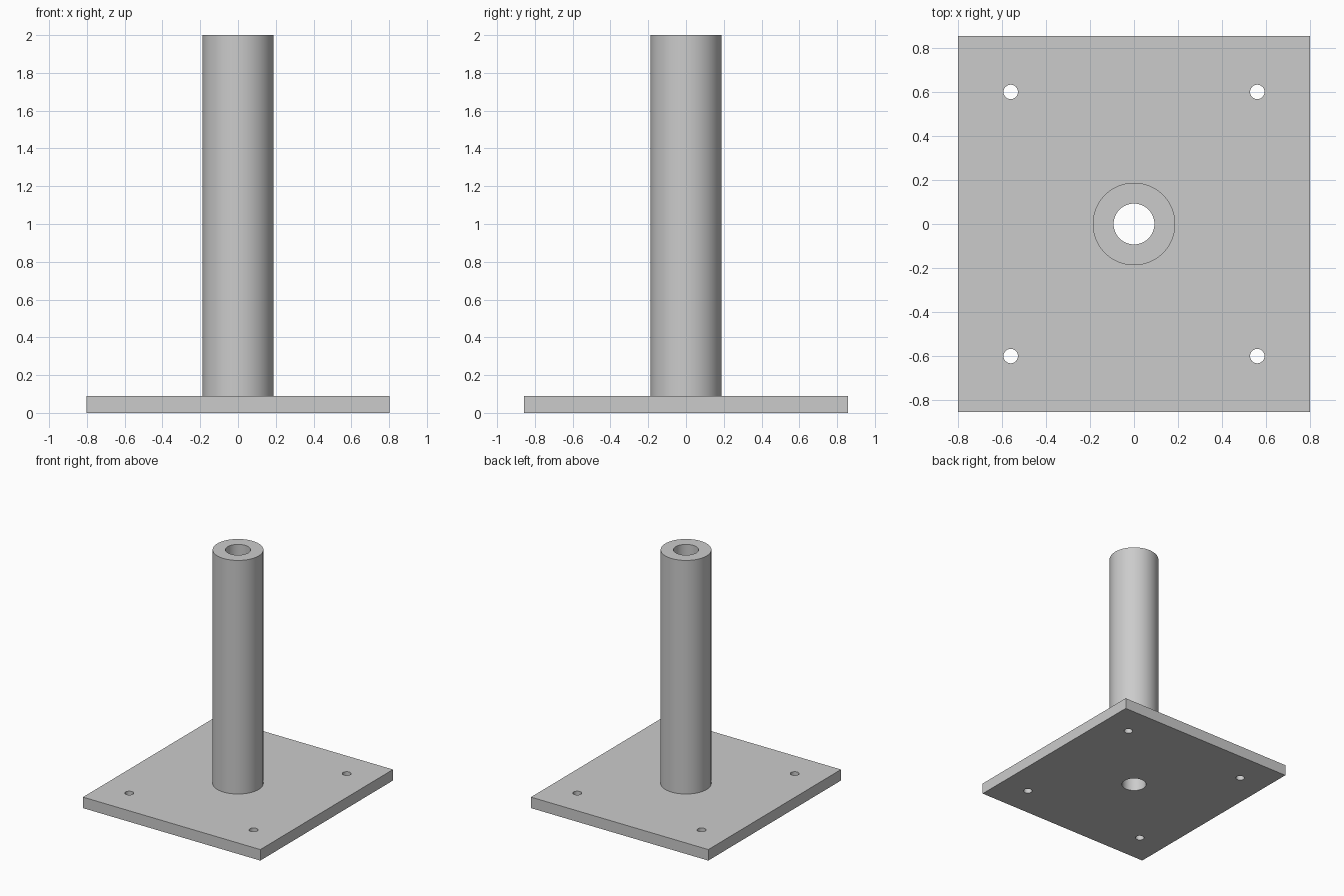
import bpy
import bmesh
import math

if "Cube" in bpy.data.objects:
    bpy.data.objects.remove(bpy.data.objects["Cube"], do_unlink=True)

PLATE_X, PLATE_Y, PLATE_H = 1.604, 1.714, 0.09
TOP = 2.0
TUBE_R, BORE_R = 0.188, 0.093
HOLE_R, HOLE_X, HOLE_Y = 0.033, 0.562, 0.602

steel = bpy.data.materials.new("steel_grey")
steel.use_nodes = True
color = (0.6, 0.6, 0.6, 1)
steel.diffuse_color = color
steel.node_tree.nodes["Principled BSDF"].inputs["Base Color"].default_value = color


def select_only(obj):
    bpy.ops.object.select_all(action="DESELECT")
    obj.select_set(True)
    bpy.context.view_layer.objects.active = obj


def finish(obj):
    obj.data.materials.clear()
    obj.data.materials.append(steel)
    select_only(obj)
    bpy.ops.object.shade_smooth_by_angle(angle=math.radians(30))


def drill(obj, x, y, radius, sides):
    """Cut a vertical through hole."""
    bpy.ops.mesh.primitive_cylinder_add(vertices=sides, radius=radius, depth=1, location=(x, y, 0))
    cutter = bpy.context.object
    cutter.hide_render = True
    select_only(obj)
    mod = obj.modifiers.new("hole", "BOOLEAN")
    mod.operation = "DIFFERENCE"
    mod.solver = "EXACT"
    mod.object = cutter
    bpy.ops.object.modifier_apply(modifier=mod.name)
    bpy.data.objects.remove(cutter, do_unlink=True)


# Base plate with bore and four bolt holes
bpy.ops.mesh.primitive_cube_add(size=1, location=(0, 0, PLATE_H / 2))
plate = bpy.context.object
plate.name = "base_plate"
plate.scale = (PLATE_X, PLATE_Y, PLATE_H)
bpy.ops.object.transform_apply(location=True, rotation=False, scale=True)
drill(plate, 0, 0, BORE_R, 64)
for sx in (-1, 1):
    for sy in (-1, 1):
        drill(plate, sx * HOLE_X, sy * HOLE_Y, HOLE_R, 32)
finish(plate)

# Upright tube: wall profile spun about z, open where it meets the plate
bm = bmesh.new()
profile = [(TUBE_R, PLATE_H), (TUBE_R, TOP), (BORE_R, TOP), (BORE_R, PLATE_H)]
verts = [bm.verts.new((r, 0, z)) for r, z in profile]
edges = [bm.edges.new(pair) for pair in zip(verts, verts[1:])]
bmesh.ops.spin(bm, geom=verts + edges, cent=(0, 0, 0), axis=(0, 0, 1),
               angle=math.tau, steps=64, use_merge=True)
bmesh.ops.remove_doubles(bm, verts=bm.verts, dist=0.0001)
bmesh.ops.recalc_face_normals(bm, faces=bm.faces)
# Point the normals out of the tube wall
if any(f.normal.z < -0.5 for f in bm.faces):
    bmesh.ops.reverse_faces(bm, faces=bm.faces)
mesh = bpy.data.meshes.new("upright_tube")
bm.to_mesh(mesh)
bm.free()
tube = bpy.data.objects.new("upright_tube", mesh)
bpy.context.collection.objects.link(tube)
finish(tube)
